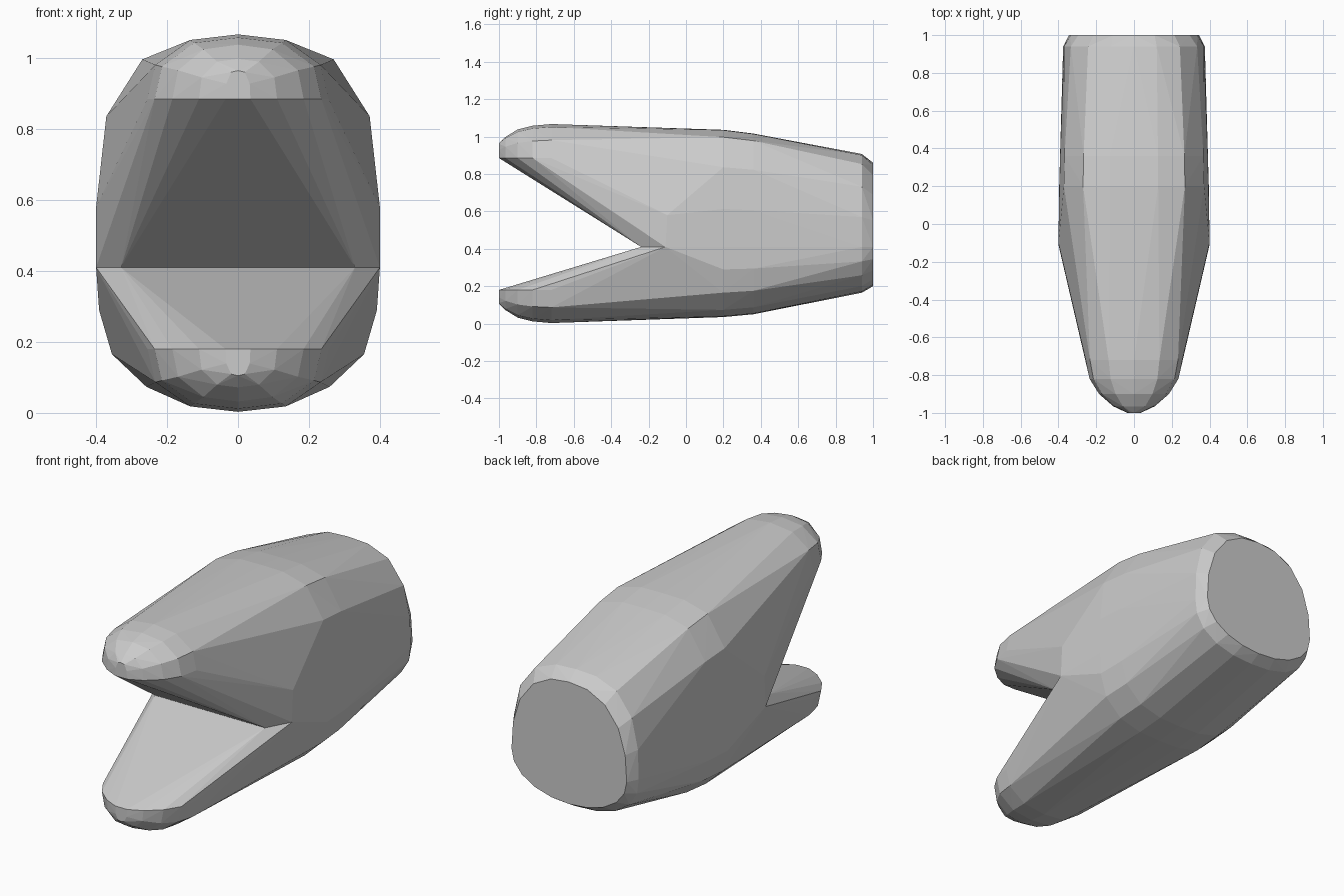
import bpy, bmesh
from math import sin, cos, pi

if "Cube" in bpy.data.objects:
    bpy.data.objects.remove(bpy.data.objects["Cube"])

MOUTH_Z = 0.41


def arc(y, width, base, top, power, steps=5):
    """Half superellipse across x, rising (or dropping) from base to top."""
    pts = []
    for i in range(2 * steps + 1):
        a = pi * i / (2 * steps)
        c, s = cos(a), max(sin(a), 0.0)
        # radial form keeps the points evenly spread around the shoulders
        r = (abs(c) ** power + s ** power) ** (-1 / power)
        x = 0.0 if abs(c) < 1e-6 else width * r * c
        pts.append((x, y, base + (top - base) * r * s))
    return pts


def hull(name, pts):
    bm = bmesh.new()
    for p in pts:
        bm.verts.new(p)
    bmesh.ops.remove_doubles(bm, verts=bm.verts, dist=0.0005)
    res = bmesh.ops.convex_hull(bm, input=bm.verts)
    loose = {v for v in res["geom_interior"] + res["geom_unused"]
             if isinstance(v, bmesh.types.BMVert)}
    bmesh.ops.delete(bm, geom=list(loose), context='VERTS')
    bmesh.ops.dissolve_limit(bm, angle_limit=0.01, verts=bm.verts, edges=bm.edges)
    bmesh.ops.recalc_face_normals(bm, faces=bm.faces)
    mesh = bpy.data.meshes.new(name)
    bm.to_mesh(mesh)
    bm.free()
    bpy.context.collection.objects.link(bpy.data.objects.new(name, mesh))


# Body stations: y, half width, top z, upper power, bottom z, lower power
body = [(1.00, 0.345, 0.86, 2.4, 0.20, 2.1),
        (0.94, 0.375, 0.907, 2.9, 0.165, 2.4),
        (0.36, 0.392, 1.016, 3.9, 0.050, 3.0),
        (0.20, 0.396, 1.036, 3.9, 0.035, 3.0)]

# Tip stations: y, half width, top z (the lower tip mirrors it), power
tip = [(-0.72, 0.255, 1.067, 2.5),
       (-0.82, 0.235, 1.058, 2.5),
       (-0.90, 0.185, 1.038, 2.5),
       (-0.965, 0.11, 0.998, 2.8),
       (-1.00, 0.035, 0.965, 3.0)]

# Mouth hinge, chamfered at both corners
hinge = [(s * x, y, MOUTH_Z) for s in (-1, 1) for x, y in ((0.33, -0.24), (0.40, -0.11))]

upper, lower = list(hinge), list(hinge)
for y, w, top, n_up, bottom, n_low in body:
    upper += arc(y, w, MOUTH_Z, top, n_up)
    lower += arc(y, w, MOUTH_Z, bottom, n_low)
upper += [(s * 0.40, -0.1, 0.58) for s in (-1, 1)]

for y, w, top, n in tip:
    upper += arc(y, w, 0.885, top, n, 3)
    lower += arc(y, w, 0.18, 1.07 - top, n, 3)

hull("upper_jaw", upper)
hull("lower_jaw", lower)
